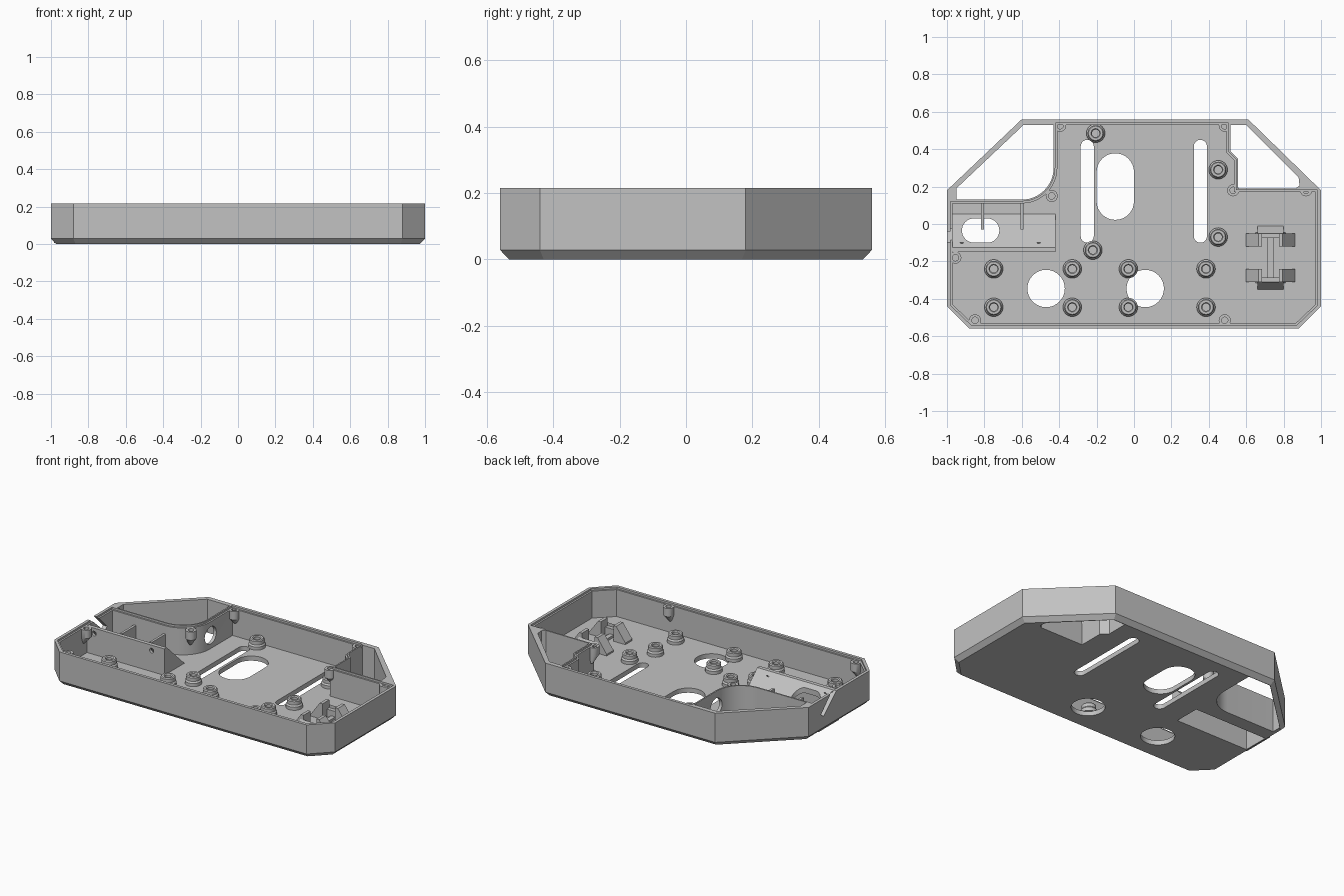
import bpy, bmesh, math
from mathutils import Matrix, Vector

if "Cube" in bpy.data.objects:
    bpy.data.objects.remove(bpy.data.objects["Cube"])

grey = bpy.data.materials.new("plain_grey")
grey.diffuse_color = (0.54, 0.54, 0.54, 1)
grey.use_nodes = True
grey.node_tree.nodes["Principled BSDF"].inputs["Base Color"].default_value = grey.diffuse_color
made = []


def loft(name, rings, caps=True):
    """Skin a list of equal-length closed rings of 3D points."""
    bm = bmesh.new()
    vs = [[bm.verts.new(p) for p in r] for r in rings]
    n = len(rings[0])
    pairs = list(zip(vs, vs[1:])) + ([] if caps else [(vs[-1], vs[0])])
    for a, b in pairs:
        for i in range(n):
            j = (i + 1) % n
            bm.faces.new((a[i], a[j], b[j], b[i]))
    if caps:
        bm.faces.new(vs[0])
        bm.faces.new(vs[-1])
    bmesh.ops.recalc_face_normals(bm, faces=bm.faces)
    me = bpy.data.meshes.new(name)
    bm.to_mesh(me)
    bm.free()
    me.materials.append(grey)
    ob = bpy.data.objects.new(name, me)
    bpy.context.collection.objects.link(ob)
    made.append(ob)
    return ob


def prism(name, pts, a, b, axis='z'):
    """Extrude a 2D profile along z (xy), x (yz) or y (xz)."""
    put = {'z': lambda u, v, t: (u, v, t), 'x': lambda u, v, t: (t, u, v),
           'y': lambda u, v, t: (u, t, v)}[axis]
    return loft(name, [[put(u, v, t) for u, v in pts] for t in (a, b)])


def lathe(name, prof, x, y, n=32):
    """Ring-shaped part turned about a vertical axis."""
    return loft(name, [[(x + r * math.cos(2 * math.pi * i / n), y + r * math.sin(2 * math.pi * i / n), z)
                        for i in range(n)] for r, z in prof], caps=False)


def slot(cx, cy, hx, hy, n=16):
    """Stadium (or circle) outline with half sizes hx, hy."""
    r = min(hx, hy)
    pts = []
    for i in range(4):
        sx, sy = ((1, 1), (-1, 1), (-1, -1), (1, -1))[i]
        for k in range(n // 2 + 1):
            a = math.pi / 2 * (i + k / (n // 2))
            p = (cx + sx * (hx - r) + r * math.cos(a), cy + sy * (hy - r) + r * math.sin(a))
            if not pts or math.dist(p, pts[-1]) > 1e-5:
                pts.append(p)
    if math.dist(pts[0], pts[-1]) < 1e-5:
        pts.pop()
    return pts


def offset(pts, d):
    """Mitred outward offset of a counter-clockwise outline."""
    out = []
    for i, p in enumerate(pts):
        p, q, s = Vector(p), Vector(pts[i - 1]), Vector(pts[(i + 1) % len(pts)])
        e, f = (p - q).normalized(), (s - p).normalized()
        n, m = Vector((e.y, -e.x)), Vector((f.y, -f.x))
        out.append(tuple(p + (n + m) * d / (1 + n.dot(m))))
    return out


def boolean(ob, tool, op='DIFFERENCE'):
    tool.hide_render = True
    m = ob.modifiers.new("cut", 'BOOLEAN')
    m.operation, m.solver, m.object = op, 'EXACT', tool
    dg = bpy.context.evaluated_depsgraph_get()
    me = bpy.data.meshes.new_from_object(ob.evaluated_get(dg))
    ob.modifiers.clear()
    ob.data = me
    made.remove(tool)
    bpy.data.objects.remove(tool)


# tray shell with chamfered bottom edge
outline = [(-.88, -.56), (.88, -.56), (1, -.44), (1, .18), (.61, .56), (-.6, .56), (-1, .18), (-1, -.44)]
tray = loft("tray", [[(x, y, z) for x, y in offset(outline, d)]
                     for d, z in ((-.027, 0), (0, .028), (0, .215))])


def arc(r):
    """Rounded corner between the left pocket and the main bay."""
    return [(-.60 + r * math.cos(a), .30 + r * math.sin(a))
            for a in [-math.pi / 2 * k / 12 for k in range(13)]]


# main bay and the shallow lid ledge round it
bay = [(-.865, -.53), (.865, -.53), (.97, -.43), (.97, .17), (.535, .17), (.535, .34), (.495, .38),
       (.495, .53), (-.41, .53)] + arc(.19) + [(-.97, .11), (-.97, -.43)]
boolean(tray, prism("bay_cutter", bay, .03, .4))
boolean(tray, prism("ledge_cutter", offset(bay, .011), .203, .4))

# sloped socket housing, open underneath
boolean(tray, prism("ramp", [(-.15, .005), (-.15, .2), (-.125, .2), (.06, .025), (.06, .005)],
                    -.985, -.42, 'x'), 'UNION')
boolean(tray, prism("ramp_void", [(-.13, -.1), (-.13, .17), (.04, .008), (.04, -.1)], -.965, -.44, 'x'))
boolean(tray, prism("socket_hole", slot(-.82, -.035, .1, .065), -.1, .5))
boolean(tray, prism("wall_notch", [(-.085, .23), (-.055, .23), (.055, .12), (.03, .10), (-.10, .215)],
                    -1.1, -.96, 'x'))
for x in (-.92, -.51):
    boolean(tray, prism("housing_screw_hole", slot(x, .165, .015, .015), -.2, -.1, 'y'))

# corner pockets open from top to bottom
left_pocket = [(-.95, .13), (-.60, .13)] + arc(.17)[::-1][1:] + [(-.43, .53), (-.59, .53), (-.95, .19)]
right_pocket = [(.555, .19), (.865, .19), (.885, .205), (.88, .25), (.60, .53), (.515, .53), (.515, .39), (.555, .35)]
for p in (left_pocket, right_pocket):
    boolean(tray, prism("pocket_cutter", p, -.1, .5))

# floor openings
for c in ((-.25, .175, .035, .275), (.355, .175, .035, .275), (-.1, .2, .1, .178),
          (-.47, -.345, .1, .1), (.06, -.345, .1, .1)):
    boolean(tray, prism("floor_cutter", slot(*c), -.1, .1))

# cable slot in the diagonal wall and round hole in the pocket wall
cable = prism("cable_cutter", slot(0, 0, .13, .06), -.08, .08)
d = Vector((.4, .38, 0)).normalized()
n = Vector((-d.y, d.x, 0))
turn = Matrix((d, (0, 0, 1), n)).transposed().to_4x4()
cable.data.transform(Matrix.Translation((-.85, .322, .108)) @ turn)
boolean(tray, cable)
boolean(tray, prism("pocket_hole", slot(.31, .115, .055, .055), -.48, -.38, 'x'))

# ribs between the pocket wall and the ramp
for x in (-.81, -.60):
    prism("socket_rib", [(.112, .025), (.112, .15), (-.03, .15), (-.03, .10), (.04, .03)],
          x - .008, x + .008, 'x')

# board standoffs
spots = [(x, y) for x in (-.75, -.33, -.03, .385) for y in (-.24, -.445)]
spots += [(-.205, .485), (-.22, -.14), (.45, .29), (.45, -.07)]
for x, y in spots:
    lathe("standoff", [(.05, .028), (.05, .05), (.043, .06), (.043, .082), (.038, .088),
                       (.025, .088), (.02, .082), (.02, .028)], x, y)

# lid screw bosses tapering down into the nearest wall
bosses = [(-.395, .525, 0, 1), (.485, .525, 0, 1), (-.44, .15, -.7, .7), (.53, .18, 0, 1),
          (.92, .18, 0, 1), (-.955, -.18, -1, 0), (-.85, -.515, -.5, -.7), (.485, -.515, 0, -1)]
for x, y, dx, dy in bosses:
    def ring(r, z, s=0):
        return [(x + dx * s + r * math.cos(math.pi * i / 12),
                 y + dy * s + r * math.sin(math.pi * i / 12), z) for i in range(24)]
    loft("lid_boss", [ring(.008, .10, .022), ring(.032, .15), ring(.032, .203),
                      ring(.017, .203), ring(.017, .16), ring(.002, .16)])

# cradle: two mirrored brackets joined by a low bar
prism("cradle_bar", [(.715, .028), (.745, .028), (.745, .045), (.715, .045)], -.33, -.03, 'y')
for s in (1, -1):
    def Y(t):
        return -.18 + s * t
    prism("cradle_web", [(.65, .028), (.81, .028), (.79, .08), (.67, .08)], Y(.105), Y(.135), 'y')
    prism("cradle_buttress", [(Y(.13), .028), (Y(.17), .028), (Y(.13), .10)], .66, .80, 'x')
    for m in (1, -1):
        prism("cradle_cheek", [(.73 + m * u, v) for u, v in
                               ((.13, .028), (.13, .04), (.065, .13), (.045, .13), (.045, .028))],
              Y(.06), Y(.13), 'y')

# smooth curved walls, keep edges crisp
for ob in made:
    ob.select_set(True)
bpy.context.view_layer.objects.active = tray
bpy.ops.object.shade_smooth_by_angle(angle=math.radians(30))
